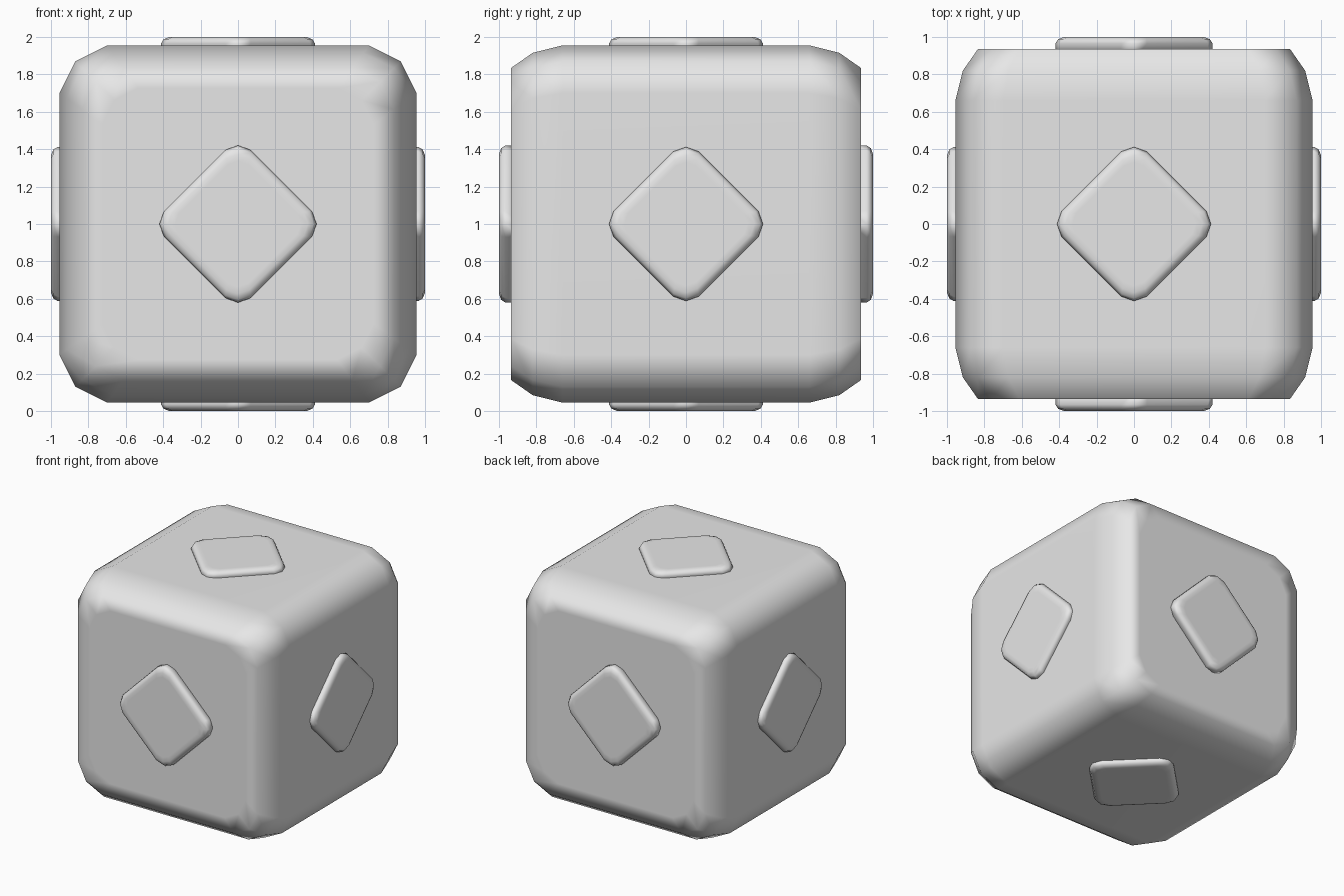
import bpy
import bmesh
from math import pi
from mathutils import Matrix, Vector

default = bpy.data.objects.get("Cube")
if default:
    bpy.data.objects.remove(default, do_unlink=True)

# One light grey for everything
grey = bpy.data.materials.new("light_grey")
grey.use_nodes = True
colour = (0.8, 0.8, 0.8, 1)
grey.diffuse_color = colour
grey.node_tree.nodes["Principled BSDF"].inputs["Base Color"].default_value = colour

CENTRE = Vector((0, 0, 1))


def loft(name, quarter, rings, direction):
    """Loft a four-fold symmetric outline through (depth, scale) rings along a direction."""
    outline = [Matrix.Rotation(k * pi / 2, 2) @ Vector(p) for k in range(4) for p in quarter]
    bm = bmesh.new()
    loops = [[bm.verts.new((p.x * s, p.y * s, d)) for p in outline] for d, s in rings]
    n = len(outline)
    for low, high in zip(loops, loops[1:]):
        for i in range(n):
            j = (i + 1) % n
            bm.faces.new((low[i], low[j], high[j], high[i]))
    bm.faces.new(loops[0][::-1])
    bm.faces.new(loops[-1])
    turn = Vector((0, 0, 1)).rotation_difference(direction).to_matrix().to_4x4()
    bm.transform(Matrix.Translation(CENTRE) @ turn)
    bmesh.ops.recalc_face_normals(bm, faces=bm.faces)
    mesh = bpy.data.meshes.new(name)
    bm.to_mesh(mesh)
    bm.free()
    mesh.materials.append(grey)
    mesh.shade_smooth()
    obj = bpy.data.objects.new(name, mesh)
    bpy.context.collection.objects.link(obj)
    # Keep the large faces flat while the rounded borders stay soft
    weighted = obj.modifiers.new("flat_faces", 'WEIGHTED_NORMAL')
    weighted.weight = 60
    return obj


# Rounded body, running front to back
half = [(0.66, 1), (0.82, 0.958), (0.935, 0.874), (0.935, 0.76)]
rings = [(-d, s) for d, s in reversed(half)] + half
loft("body", [(0.955, -0.7), (0.955, 0.7), (0.87, 0.87)], rings, Vector((0, 1, 0)))

# Raised diamond pad on each of the six faces
pad_outline = [(0.42, 0), (0.395, 0.07), (0.07, 0.395)]
pad_rings = [(0.88, 1), (0.965, 1), (0.988, 0.965), (1, 0.89), (1, 0.8)]
pads = {
    "front_pad": ((0, -1, 0), 1.0),
    "back_pad": ((0, 1, 0), 1.0),
    "left_pad": ((1, 0, 0), 0.98),
    "right_pad": ((-1, 0, 0), 0.98),
    "top_pad": ((0, 0, 1), 0.98),
    "bottom_pad": ((0, 0, -1), 0.98),
}
for name, (direction, size) in pads.items():
    loft(name, pad_outline, [(d, s * size) for d, s in pad_rings], Vector(direction))
